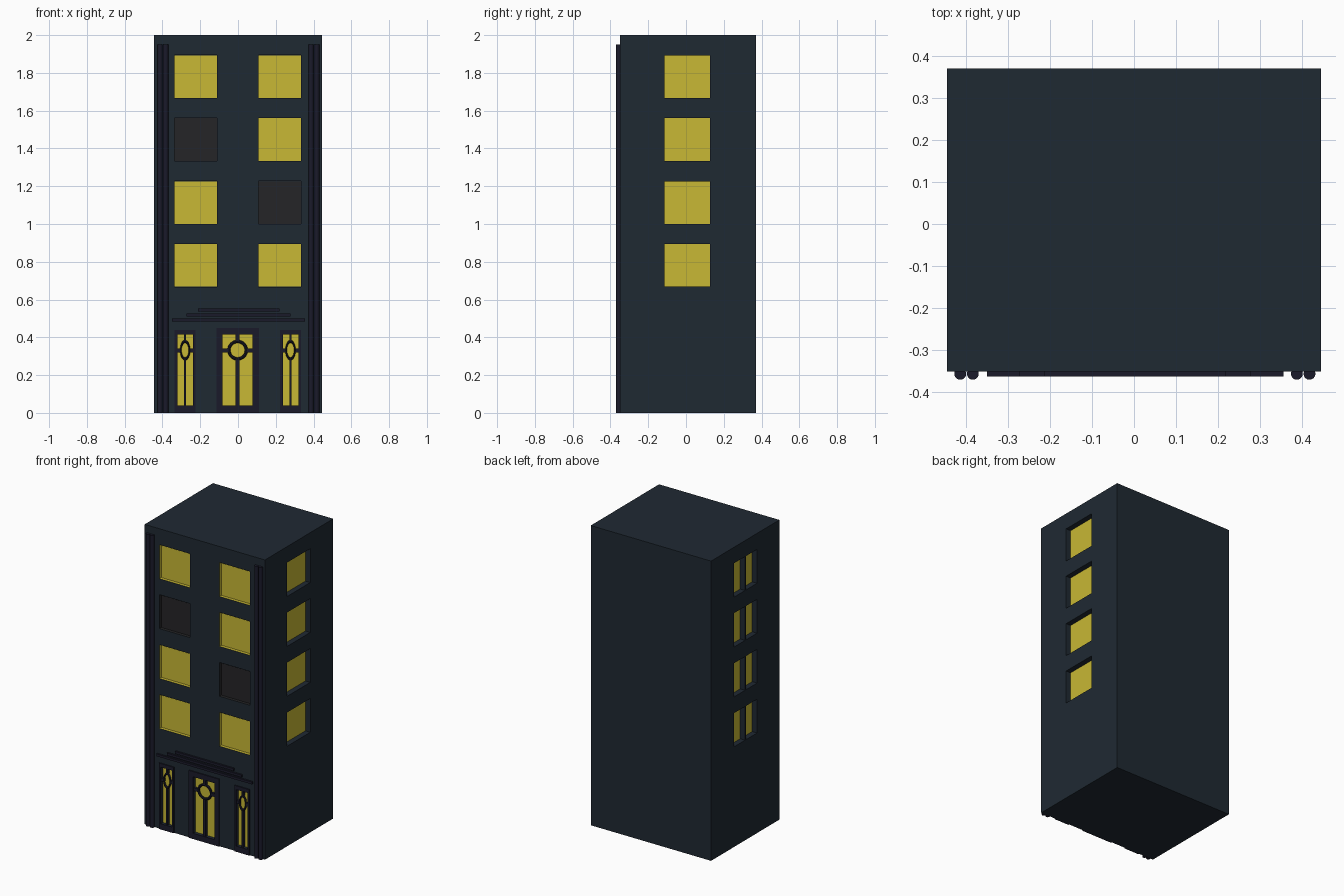
import bpy, bmesh, math
from mathutils import Vector

if "Cube" in bpy.data.objects:
    bpy.data.objects.remove(bpy.data.objects["Cube"])


def material(name, rgb):
    m = bpy.data.materials.new(name)
    m.diffuse_color = (*rgb, 1)
    m.use_nodes = True
    m.node_tree.nodes["Principled BSDF"].inputs["Base Color"].default_value = m.diffuse_color
    return m


WALL = material("wall_slate", (0.0137, 0.0222, 0.0325))
TRIM = material("trim_dark", (0.0103, 0.0103, 0.0232))
LIT = material("glass_lit", (0.58, 0.48, 0.035))
UNLIT = material("glass_unlit", (0.0185, 0.018, 0.02))

FRONT, BACK, LEFT, RIGHT = -0.35, 0.37, -0.444, 0.444


def add_box(bm, x0, x1, y0, y1, z0, z1):
    verts = bmesh.ops.create_cube(bm, size=1)["verts"]
    for v in verts:
        v.co = Vector(((x0 + x1) / 2 + v.co.x * (x1 - x0),
                       (y0 + y1) / 2 + v.co.y * (y1 - y0),
                       (z0 + z1) / 2 + v.co.z * (z1 - z0)))


def boxes(name, specs, mat, open_front=False):
    """One object made of axis-aligned boxes; open_front drops the -y faces."""
    bm = bmesh.new()
    for s in specs:
        add_box(bm, *s)
    bm.normal_update()
    if open_front:
        bmesh.ops.delete(bm, geom=[f for f in bm.faces if f.normal.y < -0.9],
                         context="FACES")
        bmesh.ops.reverse_faces(bm, faces=bm.faces)
    me = bpy.data.meshes.new(name)
    bm.to_mesh(me)
    bm.free()
    ob = bpy.data.objects.new(name, me)
    bpy.context.collection.objects.link(ob)
    if mat:
        me.materials.append(mat)
    return ob


# Layout
floors = [(0.668, 0.893), (1.001, 1.226), (1.334, 1.560), (1.667, 1.893)]
front_x = [(-0.335, -0.111), (0.109, 0.333)]
unlit = {(2, 0), (1, 1)}
side_y = (-0.115, 0.128)
side_depth = 0.037
mid_y, rib = 0.007, 0.004
# centre x, frame half width, glass half width, frame top, bar half width
doors = [("main_door", -0.002, 0.112, 0.080, 0.450, 0.010),
         ("left_door", -0.280, 0.055, 0.041, 0.440, 0.006),
         ("right_door", 0.278, 0.055, 0.041, 0.440, 0.006)]
glass_z = (0.038, 0.415)
glass_y = FRONT + 0.018

# Wall block with window and door recesses
cuts, lit_trays, dark_trays, side_panes = [], [], [], []
e = 0.0005
for f, (z0, z1) in enumerate(floors):
    for c, (x0, x1) in enumerate(front_x):
        cuts.append((x0 - e, x1 + e, FRONT - 0.05, FRONT + 0.021, z0 - e, z1 + e))
        tray = (x0, x1, FRONT, FRONT + 0.02, z0, z1)
        (dark_trays if (f, c) in unlit else lit_trays).append(tray)
    xr, xl = RIGHT - side_depth, LEFT + side_depth
    cuts.append((xr, RIGHT + 0.05, *side_y, z0, z1))
    cuts.append((LEFT - 0.05, xl, side_y[0], mid_y - rib, z0, z1))
    cuts.append((LEFT - 0.05, xl, mid_y + rib, side_y[1], z0, z1))
    side_panes.append((xr - 0.004, xr + 0.001, *side_y, z0, z1))
    side_panes.append((xl - 0.001, xl + 0.004, side_y[0], mid_y - rib, z0, z1))
    side_panes.append((xl - 0.001, xl + 0.004, mid_y + rib, side_y[1], z0, z1))
for _, cx, _, gw, _, _ in doors:
    cuts.append((cx - gw, cx + gw, FRONT - 0.05, glass_y, *glass_z))

walls = boxes("building_walls", [(LEFT, RIGHT, FRONT, BACK, 0, 2)], WALL)
cutter = boxes("recess_cutter", cuts, None)
cutter.hide_render = True
mod = walls.modifiers.new("recesses", "BOOLEAN")
mod.operation = "DIFFERENCE"
mod.solver = "EXACT"
mod.object = cutter
bpy.context.view_layer.objects.active = walls
bpy.ops.object.modifier_apply(modifier=mod.name)
bpy.data.objects.remove(cutter)

# Window linings and panes
boxes("front_windows_lit", lit_trays, LIT, True)
boxes("front_windows_unlit", dark_trays, UNLIT, True)
boxes("side_window_panes", side_panes, LIT)

# Doors: frame, glass, glazing bars and decorative ring
ring_z, ring_r = 0.332, 0.046
fy = FRONT - 0.007
z0, z1 = glass_z
for name, cx, fw, gw, top, bw in doors:
    boxes(name + "_frame", [
        (cx - fw, cx - gw, fy, FRONT + 0.001, 0, top),
        (cx + gw, cx + fw, fy, FRONT + 0.001, 0, top),
        (cx - gw, cx + gw, fy, FRONT + 0.001, z1, top),
        (cx - gw, cx + gw, fy, FRONT + 0.001, 0, z0)], TRIM)
    boxes(name + "_glass", [(cx - gw, cx + gw, glass_y - 0.001, glass_y + 0.004, z0, z1)], LIT)
    sx = 1.0 if name == "main_door" else 0.5
    rx, by = ring_r * sx, FRONT - 0.002
    boxes(name + "_bars", [
        (cx - bw, cx + bw, by, glass_y, z0, ring_z - ring_r),
        (cx - bw, cx + bw, by, glass_y, ring_z + ring_r, z1),
        (cx - gw, cx - rx, by, glass_y, ring_z - 0.012, ring_z + 0.008),
        (cx + rx, cx + gw, by, glass_y, ring_z - 0.012, ring_z + 0.008)], TRIM)
    bpy.ops.mesh.primitive_torus_add(
        major_segments=32, minor_segments=8, major_radius=ring_r, minor_radius=0.008,
        location=(cx, FRONT + 0.004, ring_z), rotation=(math.pi / 2, 0, 0))
    ring = bpy.context.object
    ring.name = name + "_ring"
    ring.scale = (sx, 1, 1)
    ring.data.materials.append(TRIM)
    bpy.ops.object.shade_smooth_by_angle()

# Stepped ledge over the entrance
boxes("entrance_ledge", [(0.003 - w, 0.003 + w, FRONT - 0.012, FRONT + 0.001, z, z + 0.016)
                         for w, z in ((0.352, 0.483), (0.275, 0.509), (0.216, 0.536))], TRIM)

# Paired corner columns
for i, x in enumerate((-0.413, -0.383, 0.387, 0.417)):
    bpy.ops.mesh.primitive_cylinder_add(vertices=32, radius=0.014, depth=1.95,
                                        location=(x, -0.356, 0.975))
    col = bpy.context.object
    col.name = f"corner_column_{i + 1}"
    col.data.materials.append(TRIM)
    bpy.ops.object.shade_smooth_by_angle()
